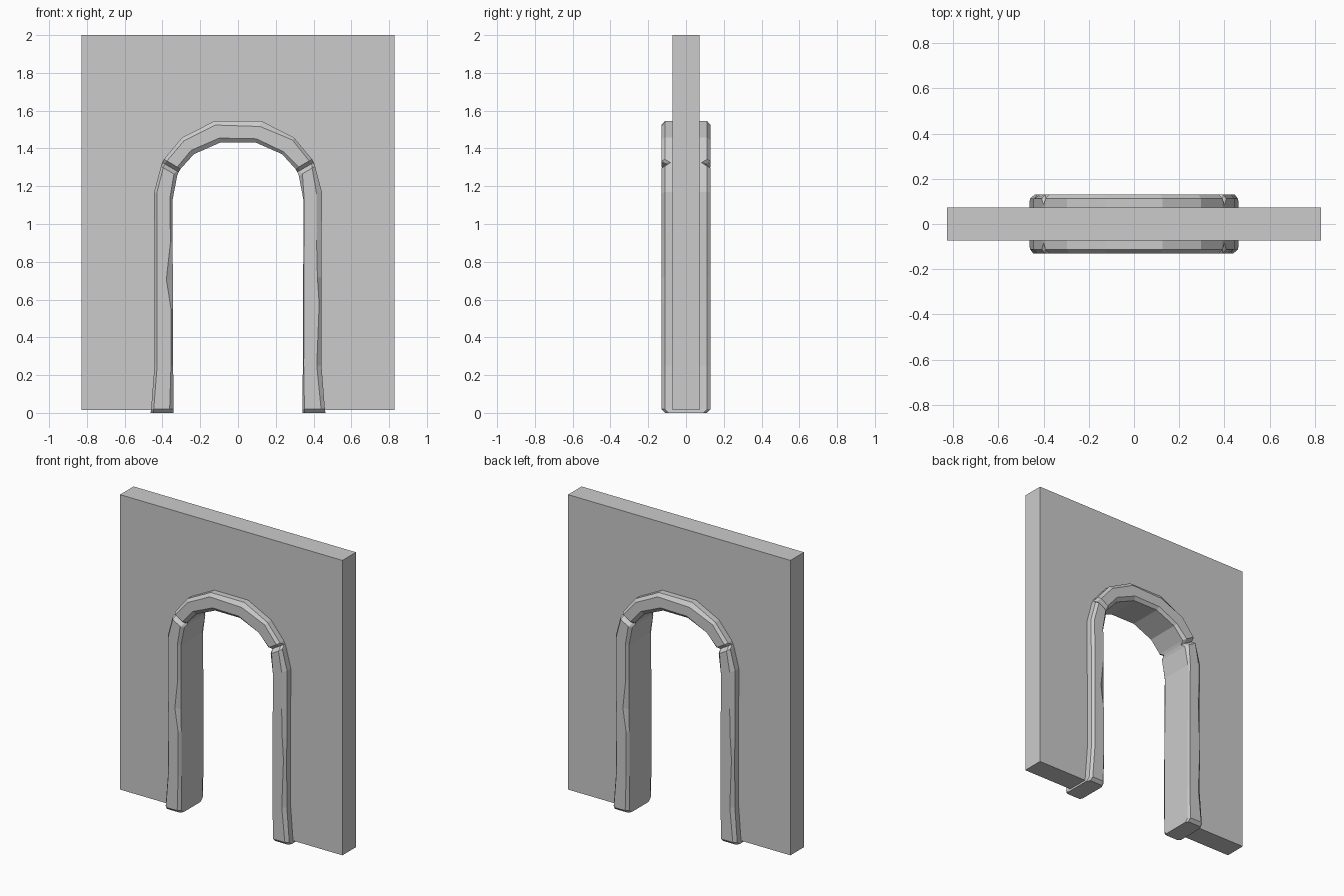
import bpy
import bmesh
from mathutils import Matrix, Vector

cube = bpy.data.objects.get("Cube")
if cube:
    bpy.data.objects.remove(cube)

WALL_HALF = 0.072
FRAME_HALF = 0.13
BEVEL = 0.018

stone = bpy.data.materials.new("grey stone")
stone.use_nodes = True
GREY = (0.6, 0.6, 0.6, 1)
stone.diffuse_color = GREY
stone.node_tree.nodes["Principled BSDF"].inputs["Base Color"].default_value = GREY


def make_object(name, bm):
    bmesh.ops.recalc_face_normals(bm, faces=bm.faces)
    mesh = bpy.data.meshes.new(name)
    bm.to_mesh(mesh)
    bm.free()
    mesh.materials.append(stone)
    obj = bpy.data.objects.new(name, mesh)
    bpy.context.collection.objects.link(obj)
    return obj


# Stations from the foot to the crown: outer x, z, inner x, z, front recess,
# then outer and inner chamfer on the right side and on the left side
STATIONS = [
    (.463, 0, .342, 0, .02, .014, .02, .02, .01),
    (.46, .02, .342, .02, 0, .014, .02, .02, .01),
    (.442, .25, .343, .25, 0, .014, .012, .025, .005),
    (.441, .58, .344, .55, 0, .013, .012, .012, .005),
    (.442, .72, .345, .7, 0, .014, .035, .022, .004),
    (.443, .92, .346, .9, 0, .014, .012, .028, .004),
    (.444, 1.17, .346, 1.13, 0, .015, .016, .03, .005),
    (.408, 1.305, .322, 1.255, 0, .015, .02, .018, .022),
    (.4, 1.325, .314, 1.275, .03, .012, .012, .012, .012),
    (.392, 1.343, .304, 1.292, 0, .018, .02, .018, .02),
    (.297, 1.457, .233, 1.37, 0, .02, .025, .015, .015),
    (.125, 1.545, .092, 1.432, 0, .022, .024, .03, .02),
]


def section(station, side):
    """Half cross-section, from the inner middle round the front to the outer middle."""
    ox, oz, ix, iz, recess = station[:5]
    co, ci = station[5:7] if side < 0 else station[7:9]
    outer = Vector((side * ox, 0, oz))
    inner = Vector((side * ix, 0, iz))
    across = (outer - inner).normalized()
    front = Vector((0, recess - FRAME_HALF, 0))
    back_off = front + Vector((0, BEVEL, 0))
    return [inner, inner + back_off, inner + across * ci + front,
            outer - across * co + front, outer + back_off, outer]


# Arch frame: front half lofted over the opening, then turned round for the back
bm = bmesh.new()
path = [(s, -1) for s in STATIONS] + [(s, 1) for s in reversed(STATIONS)]
rings = [[bm.verts.new(p) for p in section(s, side)] for s, side in path]
for a, b in zip(rings, rings[1:]):
    for i in range(len(a) - 1):
        bm.faces.new((a[i], a[i + 1], b[i + 1], b[i]))
bm.faces.new(rings[0])
bm.faces.new(rings[-1])
half = bmesh.ops.duplicate(bm, geom=bm.verts[:] + bm.edges[:] + bm.faces[:])
turned = [g for g in half["geom"] if isinstance(g, bmesh.types.BMVert)]
bmesh.ops.rotate(bm, verts=turned, matrix=Matrix.Rotation(3.14159265, 3, "Z"))
bmesh.ops.remove_doubles(bm, verts=bm.verts, dist=0.0005)
make_object("arch_frame", bm)

# Wall: slab outline with the doorway cut out, its edge hidden inside the frame
opening = []
for s, side in path:
    x, z = (s[0] + s[2]) / 2, (s[1] + s[3]) / 2
    if z > 0.1:
        opening.append((side * x, z))
BASE = 0.015
foot = 0.4
outline = [(-0.828, BASE), (-foot, BASE)] + opening
outline += [(foot, BASE), (0.828, BASE), (0.828, 2), (-0.828, 2)]
bm = bmesh.new()
face = bm.faces.new([bm.verts.new((x, -WALL_HALF, z)) for x, z in outline])
slab = bmesh.ops.extrude_face_region(bm, geom=[face])
moved = [g for g in slab["geom"] if isinstance(g, bmesh.types.BMVert)]
bmesh.ops.translate(bm, verts=moved, vec=(0, 2 * WALL_HALF, 0))
make_object("wall", bm)
